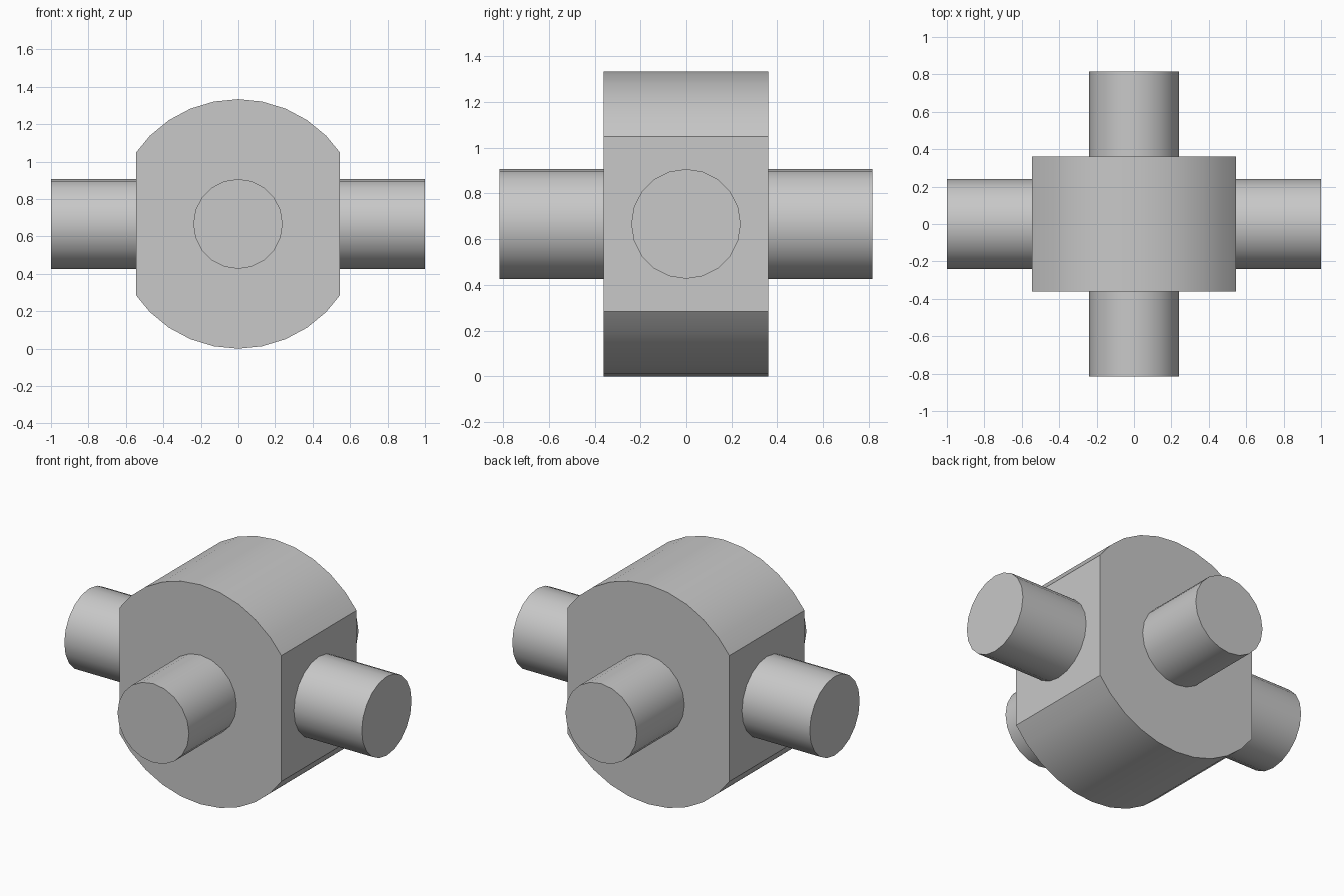
import bpy, bmesh, math
from mathutils import Matrix, Vector

cube = bpy.data.objects.get("Cube")
if cube:
    bpy.data.objects.remove(cube, do_unlink=True)

RADIUS = 0.667       # hub radius, also the height of every axis
HALF_WIDTH = 0.545   # hub flats on x
HALF_DEPTH = 0.36    # hub ends on y
PIN_RADIUS = 0.24

grey = bpy.data.materials.new("light grey")
grey.use_nodes = True
colour = (0.58, 0.58, 0.58, 1)
grey.diffuse_color = colour
grey.node_tree.nodes["Principled BSDF"].inputs["Base Color"].default_value = colour


def finish(bm, name):
    bmesh.ops.recalc_face_normals(bm, faces=bm.faces)
    mesh = bpy.data.meshes.new(name)
    bm.to_mesh(mesh)
    bm.free()
    mesh.materials.append(grey)
    obj = bpy.data.objects.new(name, mesh)
    obj.location.z = RADIUS
    bpy.context.collection.objects.link(obj)
    bpy.ops.object.select_all(action="DESELECT")
    obj.select_set(True)
    bpy.context.view_layer.objects.active = obj
    bpy.ops.object.shade_smooth_by_angle(angle=math.radians(30))


def cylinder(radius, start, end, direction, sides):
    """Cylinder along a horizontal direction, between two distances."""
    bm = bmesh.new()
    turn = Vector(direction).to_track_quat("Z", "Y").to_matrix().to_4x4()
    shift = Matrix.Translation((0, 0, (start + end) / 2))
    bmesh.ops.create_cone(bm, cap_ends=True, segments=sides, radius1=radius,
                          radius2=radius, depth=end - start, matrix=turn @ shift)
    return bm


# Hub: a drum along y with both sides cut flat
hub = cylinder(RADIUS, -HALF_DEPTH, HALF_DEPTH, (0, 1, 0), 32)
for side in (-1, 1):
    cut = bmesh.ops.bisect_plane(
        hub, geom=hub.verts[:] + hub.edges[:] + hub.faces[:],
        plane_co=(side * HALF_WIDTH, 0, 0), plane_no=(side, 0, 0), clear_outer=True)
    rim = [e for e in cut["geom_cut"] if isinstance(e, bmesh.types.BMEdge)]
    bmesh.ops.holes_fill(hub, edges=rim, sides=0)
finish(hub, "hub")

# Four pins standing out from the hub faces
pins = {
    "left_pin": ((1, 0, 0), HALF_WIDTH, 1.0),
    "right_pin": ((-1, 0, 0), HALF_WIDTH, 1.0),
    "front_pin": ((0, -1, 0), HALF_DEPTH, 0.815),
    "back_pin": ((0, 1, 0), HALF_DEPTH, 0.815),
}
for name, (direction, face, tip) in pins.items():
    finish(cylinder(PIN_RADIUS, face - 0.005, tip, direction, 20), name)
